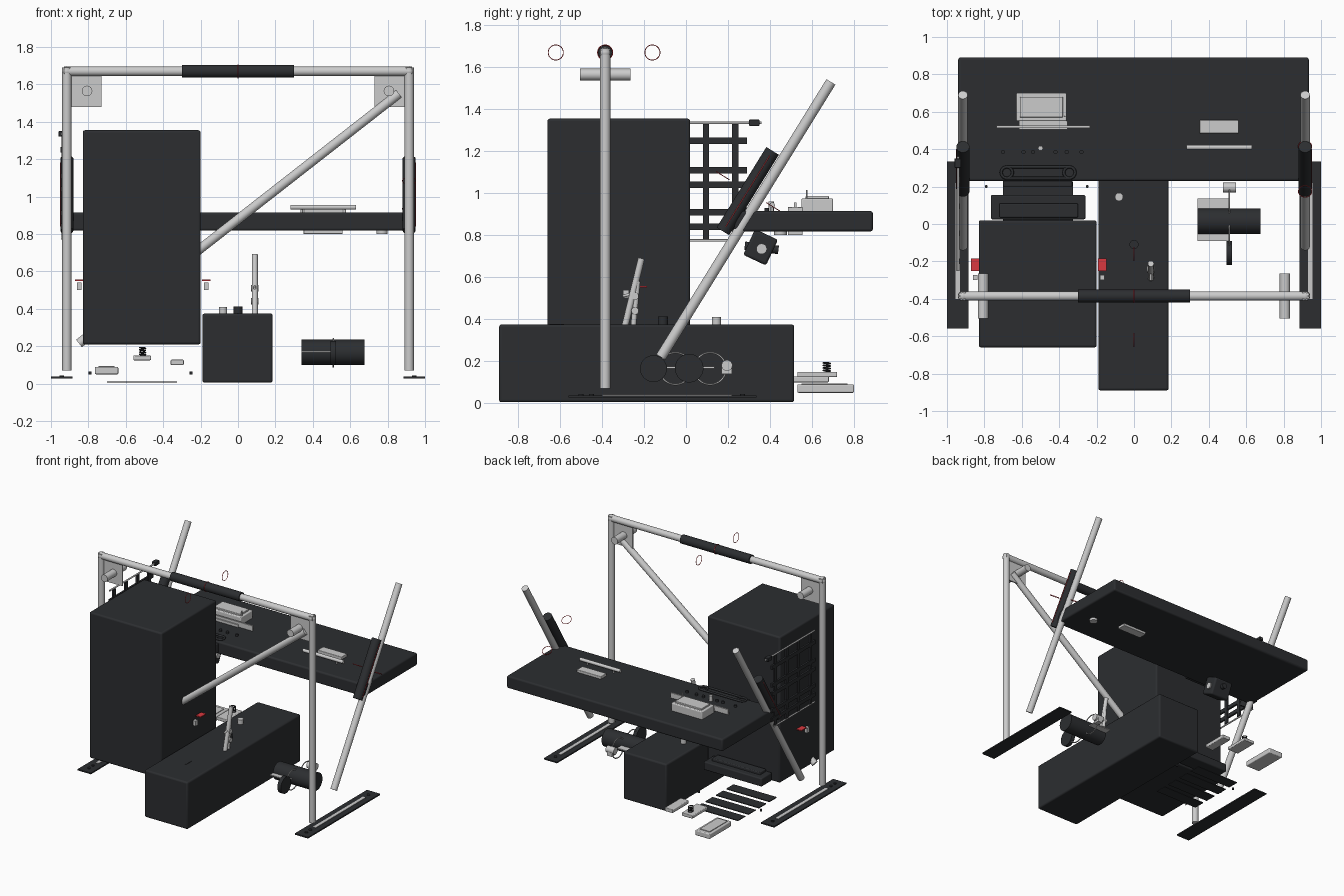
import bpy, math
from mathutils import Vector

def material(name, rgb):
    m = bpy.data.materials.new(name)
    m.diffuse_color = (*rgb, 1)
    return m

DARK = material("dark", (0.025, 0.027, 0.03))
RED = material("red", (0.7, 0.04, 0.05))

def finish(o, name, mat):
    o.name = name
    if mat:
        o.data.materials.append(mat)
    return o

def box(name, x, y, z, mat=None, bevel=0.0, rot_x=0.0):
    """Box from (min, max) ranges."""
    c = [(a + b) / 2 for a, b in (x, y, z)]
    bpy.ops.mesh.primitive_cube_add(size=1, location=c)
    o = bpy.context.object
    o.scale = [b - a for a, b in (x, y, z)]
    bpy.ops.object.transform_apply(location=False, rotation=False, scale=True)
    o.rotation_euler.x = rot_x
    if bevel:
        m = o.modifiers.new("bevel", 'BEVEL')
        m.width, m.segments = bevel, 3
        bpy.ops.object.shade_smooth_by_angle(angle=math.radians(40))
    return finish(o, name, mat)

def rod(name, a, b, r, mat=None, sides=32):
    """Cylinder between two points."""
    a, b = Vector(a), Vector(b)
    bpy.ops.mesh.primitive_cylinder_add(vertices=sides, radius=r, depth=(b - a).length, location=(a + b) / 2)
    o = bpy.context.object
    o.rotation_euler = (b - a).to_track_quat('Z', 'Y').to_euler()
    bpy.ops.object.shade_smooth_by_angle(angle=math.radians(40))
    return finish(o, name, mat)

def ring(name, c, axis, r, t, mat=None):
    bpy.ops.mesh.primitive_torus_add(major_radius=r, minor_radius=t, major_segments=40,
                                     minor_segments=8, location=c)
    o = bpy.context.object
    o.rotation_euler = Vector(axis).to_track_quat('Z', 'Y').to_euler()
    bpy.ops.object.shade_smooth()
    return finish(o, name, mat)

# Main bodies
box("cabinet", (-0.83, -0.20), (-0.66, 0.02), (0.21, 1.355), DARK, 0.012)
box("bench", (-0.19, 0.185), (-0.89, 0.515), (0.005, 0.375), DARK, 0.012)
box("table", (-0.94, 0.935), (0.23, 0.89), (0.818, 0.915), DARK, 0.012)

# Overhead frame
rod("top_bar", (-0.93, -0.385, 1.67), (0.93, -0.385, 1.67), 0.025)
rod("top_bar_sleeve", (-0.3, -0.385, 1.67), (0.3, -0.385, 1.67), 0.034, DARK)
rod("diagonal_brace", (0.86, -0.385, 1.55), (-0.85, -0.385, 0.215), 0.025)
for y in (-0.62, -0.385, -0.16):
    ring("sleeve_ring", (0, y, 1.67), (1, 0, 0), 0.036, 0.002, RED)

# Posts, slanted side bars and foot rails
slant = Vector((0, 0.81, 1.31)).normalized()
for s, side in ((-1, "left"), (1, "right")):
    x = 0.915 * s
    rod(side + "_post", (x, -0.385, 0.07), (x, -0.385, 1.69), 0.025)
    bpy.ops.mesh.primitive_uv_sphere_add(segments=24, ring_count=12, radius=0.027, location=(x, -0.385, 1.67))
    bpy.ops.object.shade_smooth()
    finish(bpy.context.object, side + "_post_cap", None)
    box(side + "_gusset", sorted((0.73 * s, 0.9 * s)), (-0.39, -0.38), (1.48, 1.645))
    rod(side + "_gusset_peg", (0.807 * s, -0.505, 1.565), (0.807 * s, -0.265, 1.565), 0.028)
    rod(side + "_slanted_bar", (x, -0.12, 0.22), (x, 0.69, 1.53), 0.025)
    mid = Vector((x, 0.294, 1.01))
    rod(side + "_slanted_sleeve", mid - slant * 0.225, mid + slant * 0.225, 0.035, DARK)
    rod(side + "_sleeve_seam", mid - slant * 0.2 + Vector((0.035 * s, 0, 0)),
        mid + slant * 0.2 + Vector((0.035 * s, 0, 0)), 0.002, RED, 8)
    box(side + "_foot_rail", sorted((0.885 * s, 1.0 * s)), (-0.56, 0.335), (0.028, 0.038), DARK)
    box(side + "_rail_slot", sorted((0.93 * s, 0.955 * s)), (-0.4, 0.22), (0.036, 0.041))
    for y in (-0.5, -0.45, 0.27):
        rod(side + "_rail_bolt", (0.943 * s, y, 0.036), (0.943 * s, y, 0.044), 0.012, DARK, 16)
for o in (-0.12, 0.12):
    ring("slant_ring", (0.915, 0.294 + o, 1.01 - o * 0.62), slant, 0.036, 0.002, RED)

# Red tabs and catches on the cabinet sides
for x in (-0.85, -0.17):
    box("red_tab", (x - 0.022, x + 0.022), (-0.25, -0.185), (0.55, 0.558), RED)
    box("cabinet_catch", (x - 0.012, x + 0.012), (-0.3, -0.272), (0.5, 0.54))

# Side rack on the left
for y in (-0.2, -0.05, 0.095, 0.235):
    box("rack_upright", (-0.945, -0.93), (y - 0.015, y + 0.015), (0.78, 1.33), DARK)
for z in (0.84, 0.91, 1.04, 1.11, 1.25):
    box("rack_rail", (-0.95, -0.935), (-0.25, 0.29), (z - 0.015, z + 0.015), DARK)
for z, y in ((1.335, 0.36), (0.775, 0.25)):
    rod("rack_rod", (-0.94, -0.25, z), (-0.94, y, z), 0.006, None, 12)
box("rack_clamp", (-0.96, -0.925), (0.3, 0.35), (1.32, 1.35), DARK, 0.004)

# Motor unit on the right
rod("motor", (0.34, 0.015, 0.167), (0.675, 0.015, 0.167), 0.068, DARK, 40)
box("motor_plate", (0.34, 0.505), (-0.09, 0.135), (0.166, 0.174))
for y in (-0.05, 0.115):
    ring("motor_ring", (0.51, y, 0.165), (1, 0, 0), 0.076, 0.004)
rod("motor_wheel", (0.495, -0.155, 0.165), (0.525, -0.155, 0.165), 0.064, DARK)
rod("motor_clamp", (0.475, 0.195, 0.18), (0.545, 0.195, 0.18), 0.026)
box("motor_clamp_base", (0.49, 0.53), (0.17, 0.22), (0.14, 0.17))

# Lever and knobs on the bench
rod("lever", (0.09, -0.29, 0.37), (0.09, -0.212, 0.69), 0.016)
rod("lever_strut", (0.09, -0.25, 0.375), (0.09, -0.23, 0.58), 0.013)
for z in (0.44, 0.51):
    rod("lever_pin", (0.07, -0.243, z), (0.11, -0.243, z), 0.018, None, 16)
rod("lever_link", (0.09, -0.3, 0.51), (0.09, -0.225, 0.53), 0.007, None, 12)
rod("dark_knob", (0, -0.11, 0.37), (0, -0.11, 0.412), 0.024, DARK)
rod("light_knob", (-0.08, 0.145, 0.37), (-0.08, 0.145, 0.41), 0.022)
box("bench_slot", (-0.004, 0.004), (-0.65, -0.58), (0.374, 0.378), DARK)

# Tray behind the cabinet
box("tray", (-0.765, -0.26), (0.025, 0.155), (0.215, 0.28), DARK, 0.008)
box("tray_insert", (-0.72, -0.3), (0.035, 0.11), (0.275, 0.3), DARK, 0.006)

# Floor pieces
for y in (-0.08, 0.05, 0.18, 0.31):
    box("floor_slat", (-0.7, -0.325), (y - 0.045, y + 0.045), (0.006, 0.012), DARK)
box("floor_pad", (-0.765, -0.64), (0.53, 0.8), (0.05, 0.09), None, 0.006)
box("floor_pad_top", (-0.745, -0.66), (0.55, 0.77), (0.088, 0.095))
box("floor_block", (-0.36, -0.29), (0.48, 0.68), (0.1, 0.128), None, 0.005)
box("spring_base", (-0.56, -0.465), (0.53, 0.72), (0.125, 0.15), None, 0.005)
for i in range(4):
    ring("spring_coil", (-0.51, 0.67, 0.155 + i * 0.012), (0.1, 0.1, 1), 0.016, 0.004, DARK)
for x in (-0.79, -0.25):
    rod("floor_bolt", (x, 0.2, 0.05), (x, 0.2, 0.065), 0.008, DARK, 12)

# Control group on the left of the table
box("console", (-0.63, -0.36), (0.55, 0.7), (0.91, 0.975), None, 0.006)
box("console_lid", (-0.61, -0.38), (0.57, 0.68), (0.97, 0.987), None, 0.004)
box("console_foot", (-0.615, -0.355), (0.505, 0.55), (0.91, 0.935))
box("console_panel", (-0.735, -0.235), (0.514, 0.526), (0.912, 0.955))
rod("antenna", (-0.37, 0.575, 0.97), (-0.37, 0.575, 1.015), 0.004, None, 8)
for x in (-0.7, -0.59, -0.54, -0.42, -0.36, -0.28):
    rod("table_button", (x, 0.385, 0.91), (x, 0.385, 0.93), 0.011, DARK, 16)
rod("table_ball", (-0.5, 0.405, 0.91), (-0.5, 0.405, 0.96), 0.013)
for y in (0.245, 0.305):
    rod("grip_bar", (-0.68, y, 0.925), (-0.345, y, 0.925), 0.008, DARK, 16)
for x in (-0.68, -0.345):
    ring("grip_end", (x, 0.275, 0.925), (0, 0, 1), 0.03, 0.008, DARK)
box("front_panel", (-0.7, -0.33), (0.2, 0.235), (0.83, 0.9), DARK, 0.005)
box("column_housing", (-0.59, -0.43), (0.295, 0.415), (0.675, 0.81), DARK, 0.012, math.radians(-25))
rod("column_shaft", (-0.51, 0.28, 0.75), (-0.51, 0.44, 0.73), 0.02, DARK)
rod("column_dial", (-0.6, 0.36, 0.735), (-0.42, 0.36, 0.735), 0.025)

# Fittings on the right of the table
rod("table_handle", (0.28, 0.41, 0.943), (0.63, 0.41, 0.943), 0.013)
for x in (0.34, 0.57):
    rod("handle_leg", (x, 0.41, 0.91), (x, 0.41, 0.94), 0.007, None, 12)
box("table_block", (0.35, 0.56), (0.485, 0.555), (0.8, 0.935), None, 0.004)
rod("under_disc", (0.77, 0.45, 0.8), (0.77, 0.45, 0.82), 0.03)
